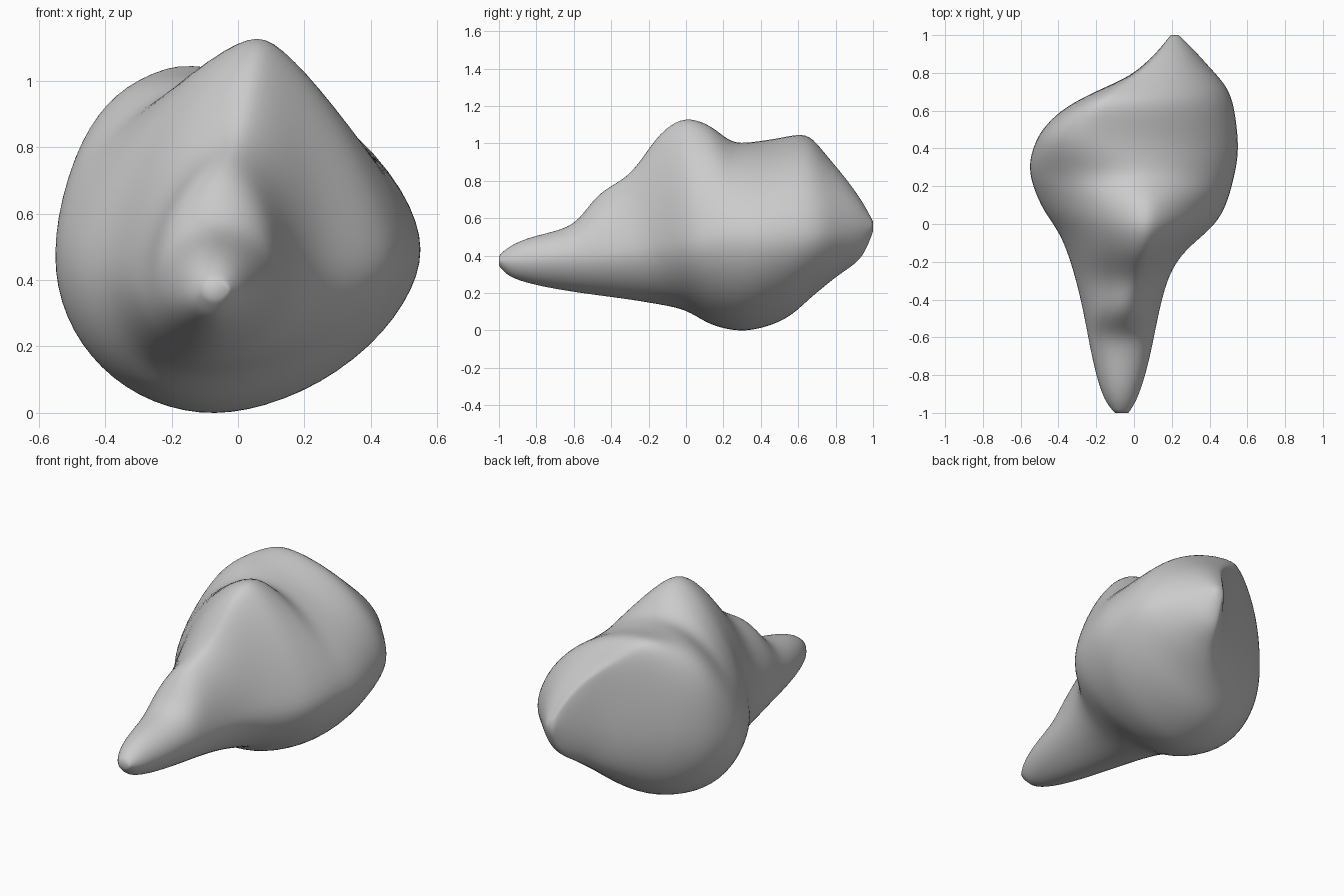
import bpy, bmesh, math

if "Cube" in bpy.data.objects:
    bpy.data.objects.remove(bpy.data.objects["Cube"])

# Four guide rails running front to back: (y, x, z)
TOP = [(-1, -.07, .405), (-.97, -.07, .44), (-.88, -.07, .49), (-.6, -.06, .58), (-.47, -.05, .74),
       (-.3, 0, .85), (-.12, .05, 1.09), (0, .065, 1.155), (.13, .06, 1.115), (.26, 0, 1.015),
       (.45, -.14, 1.035), (.64, -.16, 1.065), (.75, -.04, .95), (.88, .12, .79), (.96, .18, .67), (1, .21, .59)]
BOTTOM = [(-1, -.07, .355), (-.95, -.07, .30), (-.75, -.08, .24), (-.2, -.1, .155), (0, -.1, .113),
          (.13, -.08, .035), (.3, -.07, 0), (.45, -.06, .03), (.57, -.03, .09), (.65, .02, .165),
          (.8, .13, .29), (.95, .2, .41), (1, .21, .54)]
LEFT = [(-1, -.1, .38), (-.95, -.145, .37), (-.8, -.2, .37), (-.4, -.285, .38), (-.2, -.34, .42),
        (-.05, -.4, .45), (.1, -.5, .47), (.3, -.56, .48), (.45, -.52, .52), (.6, -.39, .57),
        (.7, -.21, .6), (.78, -.03, .6), (.9, .11, .58), (1, .195, .565)]
RIGHT = [(-1, -.03, .38), (-.95, .005, .38), (-.8, .06, .39), (-.3, .18, .43), (-.17, .25, .45),
         (.03, .46, .48), (.2, .525, .5), (.4, .56, .5), (.6, .54, .51), (.7, .51, .52),
         (.85, .385, .54), (.97, .27, .56), (1, .235, .565)]
# Crown shape: exponent above 1 is peaked, below 1 is boxy (y, left side, right side)
CROWN = [(-1, 1, 1), (-.6, 1, 1), (-.4, 1.2, 1.2), (-.1, 1.32, 1.35), (.08, 1.3, 1.4), (.25, 1.05, 1.22),
         (.5, .78, 1.12), (.7, .95, 1.1), (1, 1, 1)]


def sample(rail, y):
    """Smooth interpolation of a rail at depth y."""
    n = len(rail)
    i = max(k for k in range(n - 1) if rail[k][0] <= y + 1e-9)
    a, b = rail[i], rail[i + 1]
    h = b[0] - a[0]
    t = (y - a[0]) / h

    def slope(k, c):
        if k == 0 or k == n - 1:
            j = min(k, n - 2)
            return (rail[j + 1][c] - rail[j][c]) / (rail[j + 1][0] - rail[j][0])
        d0 = (rail[k][c] - rail[k - 1][c]) / (rail[k][0] - rail[k - 1][0])
        d1 = (rail[k + 1][c] - rail[k][c]) / (rail[k + 1][0] - rail[k][0])
        return 2 * d0 * d1 / (d0 + d1) if d0 * d1 > 0 else 0

    return [(2*t**3 - 3*t*t + 1) * a[c] + (t**3 - 2*t*t + t) * h * slope(i, c)
            + (3*t*t - 2*t**3) * b[c] + (t**3 - t*t) * h * slope(i + 1, c) for c in (1, 2)]


def ring(y, steps=16):
    """Closed section through the four rails, made of quarter curves."""
    (tx, tz), (bx, bz), (lx, lz), (rx, rz) = (sample(r, y) for r in (TOP, BOTTOM, LEFT, RIGHT))
    el, er = sample(CROWN, y)
    pts = []
    for q in range(4):
        for k in range(steps):
            a = math.pi / 2 * k / steps
            s, c = math.sin(a), math.cos(a)
            if q == 0:
                pts.append((tx + (rx - tx) * s**er, y, rz + (tz - rz) * c**er))
            elif q == 1:
                pts.append((bx + (rx - bx) * c**1.14, y, rz + (bz - rz) * s**1.14))
            elif q == 2:
                pts.append((bx + (lx - bx) * s, y, lz + (bz - lz) * c))
            else:
                pts.append((tx + (lx - tx) * c**el, y, lz + (tz - lz) * s**el))
    return pts


# Body: rings lofted front to back, packed closer at both ends
bm = bmesh.new()
N = 90
rings = []
for i in range(N + 1):
    u = -1 + 2 * i / N
    y = 0.6 * u + 0.4 * math.sin(u * math.pi / 2)
    rings.append([bm.verts.new(p) for p in ring(y)])
for a, b in zip(rings, rings[1:]):
    for k in range(len(a)):
        m = (k + 1) % len(a)
        bm.faces.new((a[k], a[m], b[m], b[k]))
bm.faces.new(rings[0])
bm.faces.new(rings[-1])
# Relax the surface so the lumps blend softly
inner = [v for r in rings[2:-2] for v in r]
for _ in range(10):
    bmesh.ops.smooth_vert(bm, verts=inner, factor=0.5, use_axis_x=True, use_axis_y=True, use_axis_z=True)
bmesh.ops.recalc_face_normals(bm, faces=bm.faces)
for f in bm.faces:
    f.smooth = True
low = min(v.co.z for v in bm.verts)
bmesh.ops.translate(bm, verts=bm.verts, vec=(0, 0, -low))

mesh = bpy.data.meshes.new("rounded_body")
bm.to_mesh(mesh)
bm.free()
body = bpy.data.objects.new("rounded_body", mesh)
bpy.context.collection.objects.link(body)
